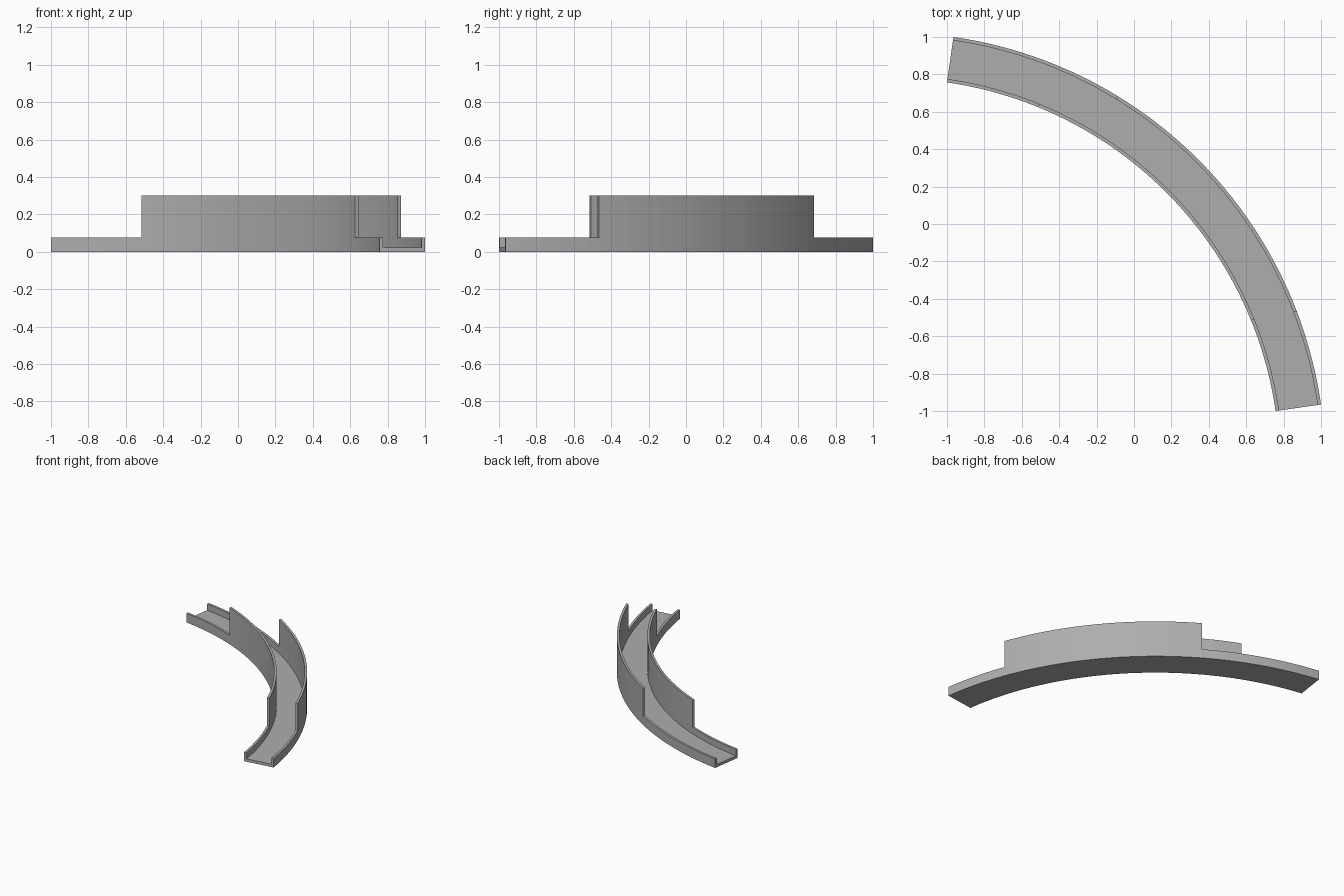
import bpy, bmesh
from math import radians, degrees, atan2, cos, sin

cube = bpy.data.objects.get("Cube")
if cube:
    bpy.data.objects.remove(cube, do_unlink=True)

# Curve centre, radii and heights of the channel
CENTRE = -1.2955
R_IN, R_OUT, WALL = 2.0737, 2.319, 0.0185
FLOOR, LOW, HIGH = 0.023, 0.075, 0.3
START, END = 8.19, 81.81
INNER_HIGH = (22.1, 67.9)
OUTER_HIGH = (20.95, 58.6)

grey = bpy.data.materials.new("grey")
grey.use_nodes = True
colour = (0.42, 0.42, 0.42, 1)
grey.diffuse_color = colour
grey.node_tree.nodes["Principled BSDF"].inputs["Base Color"].default_value = colour


def sweep_angles(stops, step=1.6):
    """Even steps between the stops, so each wall ends exactly on a ring."""
    angles = []
    for a, b in zip(stops, stops[1:]):
        count = max(1, round((b - a) / step))
        angles += [a + (b - a) * i / count for i in range(count)]
    return angles + [stops[-1]]


# U-shaped cross-section swept round the arc
profile = [
    (R_IN, 0), (R_OUT, 0), (R_OUT, LOW), (R_OUT - WALL, LOW),
    (R_OUT - WALL, FLOOR), (R_IN + WALL, FLOOR), (R_IN + WALL, LOW), (R_IN, LOW),
]
bm = bmesh.new()
rings = []
for angle in sweep_angles(sorted([START, END, *INNER_HIGH, *OUTER_HIGH])):
    a = radians(angle)
    rings.append([bm.verts.new((CENTRE + r * cos(a), CENTRE + r * sin(a), z))
                  for r, z in profile])

n = len(profile)
wall_tops = {"outer": [], "inner": []}
for ring, after in zip(rings, rings[1:]):
    for i in range(n):
        j = (i + 1) % n
        face = bm.faces.new((ring[i], ring[j], after[j], after[i]))
        if i == 2:
            wall_tops["outer"].append(face)
        elif i == 6:
            wall_tops["inner"].append(face)

# End caps: floor strip and two wall stubs
for ring in (rings[0], rings[-1]):
    bm.faces.new(ring)

# Raise the tall part of each side wall
for side, (low, high) in (("inner", INNER_HIGH), ("outer", OUTER_HIGH)):
    chosen = []
    for face in wall_tops[side]:
        c = face.calc_center_median()
        if low < degrees(atan2(c.y - CENTRE, c.x - CENTRE)) < high:
            chosen.append(face)
    result = bmesh.ops.extrude_face_region(bm, geom=chosen)
    raised = [v for v in result["geom"] if isinstance(v, bmesh.types.BMVert)]
    bmesh.ops.translate(bm, verts=raised, vec=(0, 0, HIGH - LOW))

bmesh.ops.recalc_face_normals(bm, faces=bm.faces)
mesh = bpy.data.meshes.new("curved_channel")
bm.to_mesh(mesh)
bm.free()
mesh.materials.append(grey)
channel = bpy.data.objects.new("curved_channel", mesh)
bpy.context.collection.objects.link(channel)
